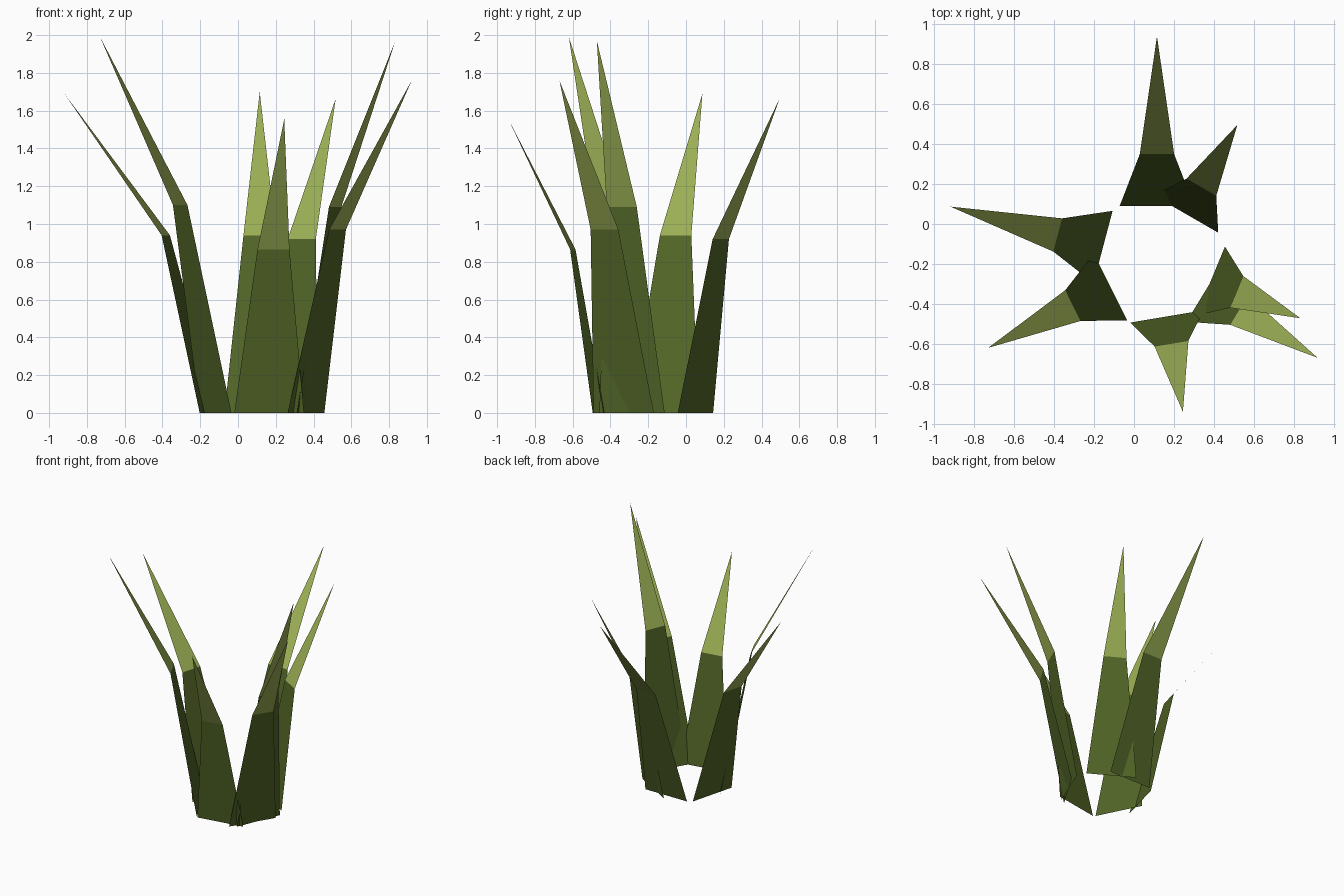
import bpy
import math

if "Cube" in bpy.data.objects:
    bpy.data.objects.remove(bpy.data.objects["Cube"])


def make_material(name, rgb):
    mat = bpy.data.materials.new(name)
    mat.diffuse_color = (*rgb, 1.0)
    mat.use_nodes = True
    mat.node_tree.nodes["Principled BSDF"].inputs["Base Color"].default_value = mat.diffuse_color
    return mat


dark_green = make_material("dark leaf green", (0.083, 0.13, 0.02))
light_green = make_material("light leaf green", (0.33, 0.43, 0.09))

BASE_HALF = 0.187   # half width at the ground
BEND_HALF = 0.086   # half width where the leaf bends


def make_leaf(name, x, y, angle, bend_out, bend_z, tip_out, tip_z):
    """A flat leaf: tapered lower blade, then a pointed tip leaning outward."""
    a = math.radians(angle)
    out = (math.cos(a), math.sin(a))
    side = (-out[1], out[0])

    def point(reach, across, z):
        return (x + out[0] * reach + side[0] * across,
                y + out[1] * reach + side[1] * across, z)

    verts = [point(0, BASE_HALF, 0), point(0, -BASE_HALF, 0),
             point(bend_out, -BEND_HALF, bend_z), point(bend_out, BEND_HALF, bend_z),
             point(tip_out, 0, tip_z)]
    mesh = bpy.data.meshes.new(name)
    mesh.from_pydata(verts, [], [(0, 1, 2, 3), (3, 2, 4)])
    mesh.materials.append(dark_green)
    mesh.materials.append(light_green)
    mesh.polygons[1].material_index = 1   # tip
    leaf = bpy.data.objects.new(name, mesh)
    bpy.context.collection.objects.link(leaf)


# base centre x, y, lean direction, bend reach and height, tip reach and height
leaves = {
    "back_leaf": (0.115, 0.09, 90, 0.26, 0.94, 0.85, 1.70),
    "back_right_leaf": (0.26, 0.05, 60, 0.155, 0.92, 0.515, 1.665),
    "left_leaf": (-0.155, -0.115, 165.2, 0.235, 0.94, 0.79, 1.69),
    "front_left_leaf": (-0.118, -0.315, 206.5, 0.21, 1.10, 0.684, 1.99),
    "front_leaf": (0.165, -0.463, 279.5, 0.138, 0.865, 0.484, 1.555),
    "right_leaf": (0.384, -0.286, -22.5, 0.141, 1.09, 0.486, 1.97),
    "front_right_leaf": (0.36, -0.33, -31.3, 0.195, 0.97, 0.655, 1.76),
}
for leaf_name, values in leaves.items():
    make_leaf(leaf_name, *values)
